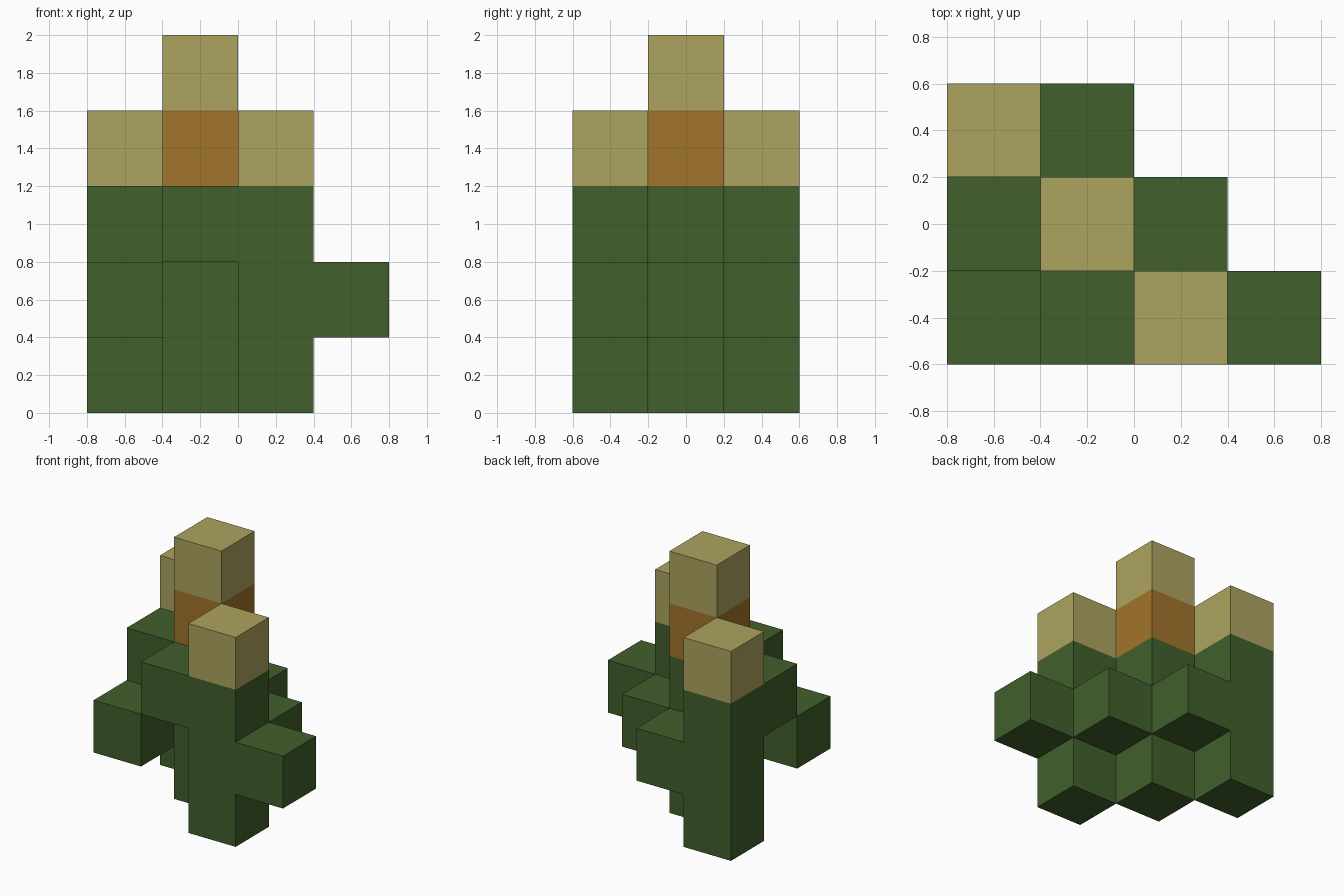
import bpy
import bmesh
from mathutils import Vector

if "Cube" in bpy.data.objects:
    bpy.data.objects.remove(bpy.data.objects["Cube"], do_unlink=True)

S = 0.4  # block size


def material(name, rgb):
    m = bpy.data.materials.new(name)
    m.use_nodes = True
    color = (*rgb, 1.0)
    m.diffuse_color = color
    bsdf = next(n for n in m.node_tree.nodes if n.type == "BSDF_PRINCIPLED")
    bsdf.inputs["Base Color"].default_value = color
    return m


green = material("leaf green", (0.053, 0.115, 0.025))
tan = material("pale tan", (0.42, 0.37, 0.115))
orange = material("burnt orange", (0.36, 0.178, 0.025))


def column(i, j, low, high):
    return [(i, j, k) for k in range(low, high)]


# Parts as stacks of blocks: column, row, first layer, end layer
pillars = [(0, 2), (1, 1), (2, 0)]
parts = {
    "left_stem": (column(2, 0, 0, 3), green),
    "middle_stem": (column(1, 1, 0, 3), green),
    "right_stem": (column(0, 2, 0, 3), green),
    "front_upper_branch": (column(1, 0, 2, 3), green),
    "right_upper_branch": (column(0, 1, 2, 3), green),
    "corner_leaf": (column(0, 0, 1, 2), green),
    "left_leaf": (column(3, 0, 1, 2), green),
    "back_left_leaf": (column(2, 1, 1, 2), green),
    "back_leaf": (column(1, 2, 1, 2), green),
    "left_cap": (column(2, 0, 3, 4), tan),
    "right_cap": (column(0, 2, 3, 4), tan),
    "middle_band": (column(1, 1, 3, 4), orange),
    "middle_cap": (column(1, 1, 4, 5), tan),
}
filled = {cell for cells, _ in parts.values() for cell in cells}


def build(name, cells, mat):
    """Make the outer skin of a stack, leaving out faces hidden by neighbours."""
    bm = bmesh.new()
    for i, j, k in cells:
        centre = Vector(((i - 1.5) * S, (j - 1) * S, (k + 0.5) * S))
        for axis in range(3):
            for sign in (-1, 1):
                step = [0, 0, 0]
                step[axis] = sign
                if (i + step[0], j + step[1], k + step[2]) in filled:
                    continue
                n = Vector(step)
                u = Vector([float(a == (axis + 1) % 3) for a in range(3)])
                v = n.cross(u)
                corners = [n + u + v, n - u + v, n - u - v, n + u - v]
                bm.faces.new([bm.verts.new(centre + c * S / 2) for c in corners])
    bmesh.ops.remove_doubles(bm, verts=bm.verts, dist=0.001)
    # Join flat neighbouring squares into clean panels
    bmesh.ops.dissolve_limit(bm, angle_limit=0.01, verts=bm.verts, edges=bm.edges)
    mesh = bpy.data.meshes.new(name)
    bm.normal_update()
    bm.to_mesh(mesh)
    bm.free()
    mesh.materials.append(mat)
    bpy.context.collection.objects.link(bpy.data.objects.new(name, mesh))


for part_name, (part_cells, part_mat) in parts.items():
    build(part_name, part_cells, part_mat)
